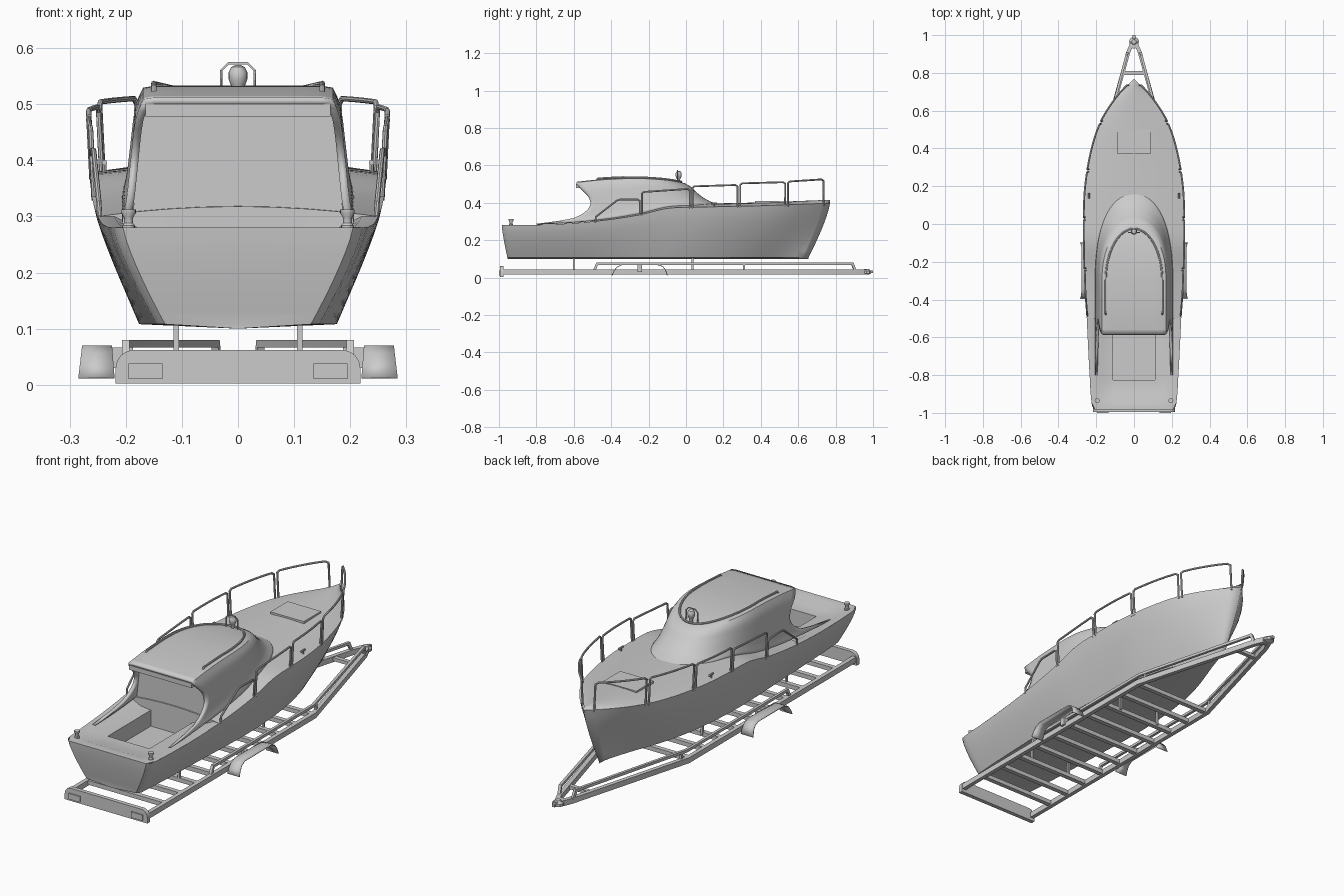
import bpy, bmesh, math
from mathutils import Vector

if "Cube" in bpy.data.objects:
    bpy.data.objects.remove(bpy.data.objects["Cube"])


def lerp(a, b, t):
    return a + (b - a) * t


def curve(pts, x):
    """Smooth interpolation through (x, value) pairs."""
    x = min(max(x, pts[0][0]), pts[-1][0])
    i = 0
    while i < len(pts) - 2 and x > pts[i + 1][0]:
        i += 1

    def slope(k):
        a, b = pts[max(k - 1, 0)], pts[min(k + 1, len(pts) - 1)]
        return (b[1] - a[1]) / (b[0] - a[0])
    (x0, y0), (x1, y1) = pts[i], pts[i + 1]
    h = x1 - x0
    t = (x - x0) / h
    return (y0 * (1 + 2 * t) * (1 - t) ** 2 + slope(i) * h * t * (1 - t) ** 2
            + y1 * t * t * (3 - 2 * t) + slope(i + 1) * h * t * t * (t - 1))


def loft(name, rows, closed=False, caps=False, mirror=False, thick=0, angle=35):
    bm = bmesh.new()
    vs = [[bm.verts.new(p) for p in r] for r in rows]
    n = len(rows[0])
    for a, b in zip(vs, vs[1:]):
        for j in range(n if closed else n - 1):
            k = (j + 1) % n
            bm.faces.new((a[j], a[k], b[k], b[j]))
    if caps:
        bm.faces.new(vs[0])
        bm.faces.new(vs[-1])
    bmesh.ops.remove_doubles(bm, verts=bm.verts, dist=0.00005)
    bmesh.ops.dissolve_degenerate(bm, edges=bm.edges, dist=0.00001)
    bmesh.ops.recalc_face_normals(bm, faces=bm.faces)
    me = bpy.data.meshes.new(name)
    bm.to_mesh(me)
    bm.free()
    ob = bpy.data.objects.new(name, me)
    bpy.context.collection.objects.link(ob)
    bpy.ops.object.select_all(action='DESELECT')
    bpy.context.view_layer.objects.active = ob
    ob.select_set(True)
    bpy.ops.object.shade_smooth_by_angle(angle=math.radians(angle))
    if mirror:
        m = ob.modifiers.new("mirror", 'MIRROR')
        m.use_clip = True
        m.merge_threshold = 0.0005
    if thick:
        s = ob.modifiers.new("shell", 'SOLIDIFY')
        s.thickness = thick
        s.offset = 0
    return ob


def sweep(name, path, section, mirror=False):
    """Sweep an (across, up) section along a path with mitred corners."""
    P = [Vector(p) for p in path]
    rows = []
    for i, p in enumerate(P):
        d0 = (p - P[max(i - 1, 0)]).normalized()
        d1 = (P[min(i + 1, len(P) - 1)] - p).normalized()
        t = (d0 + d1).normalized()
        side = t.cross(Vector((0, 0, 1)))
        side = Vector((1, 0, 0)) if side.length < 0.05 else side.normalized()
        if rows and side.dot(last) < 0:
            side = -side
        last = side
        up = side.cross(t)
        m = 1 / max(t.dot(d1 if d1.length else d0), 0.6)
        flat = abs(d0.z) + abs(d1.z) < 0.2
        rows.append([p + side * a * (m if flat else 1) + up * b * (1 if flat else m) for a, b in section])
    return loft(name, rows, closed=True, caps=True, mirror=mirror)


def rect(w, h):
    return [(-w / 2, -h / 2), (w / 2, -h / 2), (w / 2, h / 2), (-w / 2, h / 2)]


def ring(r, n=8):
    return [(r * math.cos(2 * math.pi * i / n), r * math.sin(2 * math.pi * i / n)) for i in range(n)]


def box(name, x0, x1, y0, y1, z0, z1, mirror=False):
    r = [(x0, y0), (x1, y0), (x1, y1), (x0, y1)]
    return loft(name, [[(x, y, z) for x, y in r] for z in (z0, z1)], closed=True, caps=True, mirror=mirror)


def lathe(name, x, y, prof, mirror=False, n=16):
    return loft(name, [[(x + a, y + b, z) for a, b in ring(r, n)] for r, z in prof], closed=True, caps=True, mirror=mirror)


# Boat lines: half beam at deck and at bottom, and sheer height, along y
BEAM = [(-.985, .205), (-.965, .222), (-.8, .235), (-.5, .25), (-.2, .262), (0, .265), (.2, .257),
        (.4, .222), (.55, .17), (.68, .085), (.77, 0)]
LOW = [(-.985, .13), (-.965, .145), (-.5, .165), (-.1, .176), (.2, .155), (.4, .115), (.6, .05), (.77, 0)]
SHEER = [(-.985, .28), (-.7, .285), (-.45, .305), (-.25, .335), (-.1, .37), (.05, .376), (.4, .384), (.77, .398)]
beam = lambda y: curve(BEAM, y)
sheer = lambda y: curve(SHEER, y)

# Hull with transom
stations = [-.985, -.978, -.965] + [lerp(-.94, .77, i / 44) for i in range(45)]
rows = []
for y in stations:
    yb = lerp(-.955, .655, (y + .985) / 1.755)
    row = []
    for k in range(9):
        f = k / 8
        row.append((lerp(beam(y), curve(LOW, y), f ** 1.25), lerp(y, yb, f ** 1.3), lerp(sheer(y), .108, f)))
    rows.append(row + [(0, yb, .1)])
loft("hull", rows, mirror=True)
loft("transom", [rows[0], [(0, p[1], p[2]) for p in rows[0]]], mirror=True)

# Deck: stern bench, cockpit well, foredeck
rows = []
for y in [-.985, -.945, -.9, -.8251, -.825, -.7, -.6, -.5001] + [lerp(-.5, .77, i / 36) for i in range(37)]:
    b, s = beam(y), sheer(y)
    if y < -.5:
        seat = s if y < -.94 else .266
        floor = .19 if y > -.8251 else seat
        row = [(b, s), (b - .03, s), (.165, lerp(s, seat, .8)), (.11, seat), (.1099, floor), (0, floor)]
    else:
        row = [(b * f, s + .018 * (1 - f * f)) for f in (1, .88, .7, .5, .25, 0)]
    rows.append([(x, y, z) for x, z in row])
loft("deck", rows, mirror=True)

# Cabin: stacked U-shaped outlines, then the roof
AFT = [(0, -.80), (.1, -.64), (.2, -.57), (.43, -.515), (.66, -.52), (.86, -.56), (1, -.585)]
FRONT = [(0, .17), (.25, .105), (.6, .05), (.85, .02), (1, -.01)]
WIDE = [(0, .2), (.2, .192), (.5, .185), (.85, .176), (1, .165)]
ROOF = [(-.585, .503), (-.45, .517), (-.27, .524), (-.12, .516), (0, .497)]
YC = -.3


def outline(t, s=1):
    w, ya, yf = curve(WIDE, t), curve(AFT, t), curve(FRONT, t)
    pts = [(w * s, lerp(ya, YC, i / 10)) for i in range(10)]
    for i in range(17):
        a = math.pi / 2 * i / 16
        pts.append((w * s * math.cos(a) ** .9 if i < 16 else 0, YC + (yf - YC) * s * math.sin(a) ** .9))
    return pts


foot, top = outline(0), outline(1)
rows = []
for k in range(15):
    t = k / 14
    rows.append([(x, y, lerp(sheer(f[1]) + .004, curve(ROOF, r[1]), t)) for (x, y), f, r in zip(outline(t), foot, top)])
for s in (.9, .7, .45, .2, 0):
    rows.append([(x, y, curve(ROOF, y) + .002) for x, y in outline(1, s)])
loft("cabin", rows, mirror=True, thick=.014, angle=40)

# Cabin rear bulkhead and roof overhang fascia
loft("bulkhead", [[(0, -.495, z), (w, -.495, z)] for w, z in ((.19, .25), (.181, .4), (.162, .51))], mirror=True)
box("roof_fascia", 0, .165, -.587, -.56, .478, .5, mirror=True)

# Foredeck hatch, bow cleats and stern bollards
box("deck_hatch", 0, .088, .37, .5, .385, .409, mirror=True)
sweep("bow_cleat", [(.238, .135, .396), (.238, .165, .396)], ring(.005), mirror=True)
lathe("bow_cleat_foot", .238, .15, [(.004, .37), (.004, .396)], mirror=True, n=8)
lathe("stern_bollard", .195, -.935, [(.011, .27), (.011, .284), (.008, .288), (.008, .298), (.013, .306), (.013, .312)], mirror=True)

# Guard rails along the deck edge
def rail_path(pts):
    return [(beam(y) - .004 + (z - sheer(y)) * .05, y, z) for y, z in pts]


for i, (y0, y1, z0, z1) in enumerate([(-.235, .02, .458, .474), (.035, .275, .488, .495),
                                      (.29, .53, .504, .51), (.545, .735, .514, .525)]):
    pts = [(y0, sheer(y0) - .01), (y0, z0 - .008)]
    pts += [(lerp(y0 + .01, y1 - .01, k / 6), lerp(z0, z1, k / 6)) for k in range(7)]
    pts += [(y1, z1 - .008), (y1, sheer(y1) - .01)]
    sweep("guard_rail_%d" % i, rail_path(pts), ring(.0048), mirror=True)
sweep("aft_guard_rail", rail_path([(-.485, .295), (-.482, .325), (-.37, .412), (-.35, .418), (-.26, .418),
                                   (-.247, .41), (-.247, .33)]), ring(.0048), mirror=True)

# Roof grab rail
pts = [(.15, -.485, .513), (.15, -.47, .53)]
pts += [(.15, lerp(-.45, YC, i / 4), curve(ROOF, lerp(-.45, YC, i / 4)) + .014) for i in range(4)]
for i in range(13):
    a = math.pi / 2 * i / 12
    y = YC + .275 * math.sin(a)
    pts.append((.15 * math.cos(a), y, curve(ROOF, y) + .012))
sweep("roof_rail", pts, ring(.005), mirror=True)

# Search lamp with its bracket
lathe("search_lamp", 0, -.04, [(.008, .5), (.008, .525), (.012, .532), (.017, .545), (.017, .556), (.012, .566), (.004, .57)])
half = [(.03, .505), (.03, .56), (.017, .573)]
sweep("lamp_bracket", [(x, -.045, z) for x, z in half + [(-x, z) for x, z in half[::-1]]], rect(.004, .004))

# Trailer frame: side beams, upper bunk rails, cross bars, drawbar
sweep("frame_beam", [(.205, -.98, .03), (.205, .28, .03), (.03, .91, .03), (.006, .965, .03)], rect(.02, .026), mirror=True)
sweep("bunk_rail", [(.2, -.49, .04), (.2, -.475, .073), (.2, .28, .073), (.04, .89, .073), (.036, .905, .035)], rect(.013, .013), mirror=True)
for i in range(10):
    y = lerp(-.84, .27, i / 9)
    box("cross_bar_%d" % i, 0, .2, y - .011, y + .011, .022, .042, mirror=True)
box("front_cross_bar", 0, .068, .79, .81, .024, .04, mirror=True)
for y in (-.6, .035):
    box("hull_support", .105, .115, y - .005, y + .005, .03, .112, mirror=True)
box("bunk_post", .187, .198, .305, .315, .03, .073, mirror=True)
box("coupling_arm", -.009, .009, .93, .985, .02, .042)
lathe("coupling_head", 0, .965, [(.012, .016), (.026, .022), (.026, .034), (.012, .046)], n=10)
box("coupling_nose", -.007, .007, .97, 1, .024, .038)

# Rear light board with corner arcs, and its two lamps
prof = [(0, .002), (.218, .002), (.218, .03)]
prof += [(.186 + .032 * math.cos(a), .03 + .032 * math.sin(a)) for a in (.4, .8, 1.2, 1.57)] + [(0, .062)]
prof = prof[1:-1] + [(-x, z) for x, z in prof[-2:0:-1]]
loft("light_board", [[(x, y, z) for x, z in prof] for y in (-.995, -.975)], closed=True, caps=True)
box("tail_lamp", .135, .195, -1, -.994, .01, .038, mirror=True)

# Mudguards: arched strips, wider at the foot
arch = [(-.395, .012), (-.385, .035), (-.37, .055), (-.345, .068), (-.15, .068), (-.125, .06), (-.11, .042), (-.1, .012)]
loft("mudguard", [[(.219 + z * .08, y, z), (.286 - z * .12, y, z)] for y, z in arch], mirror=True, thick=.004)
box("mudguard_stay", .2, .225, -.26, -.235, .03, .066, mirror=True)
